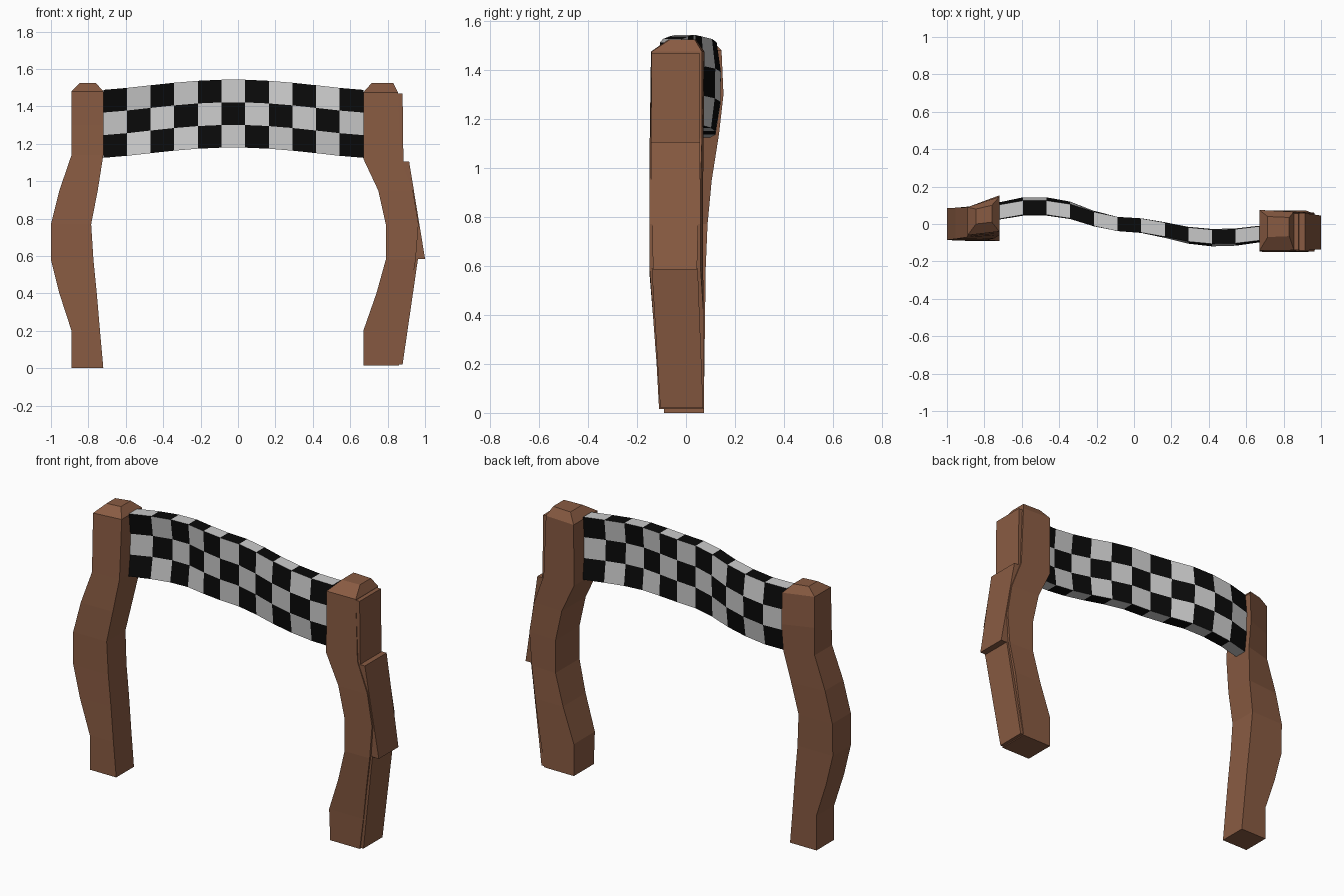
import bpy, bmesh, math


def material(name, rgb):
    m = bpy.data.materials.new(name)
    m.diffuse_color = (*rgb, 1)
    return m


wood = material("wood", (0.25, 0.105, 0.055))
black = material("black", (0.003, 0.003, 0.003))
white = material("white", (0.6, 0.6, 0.6))


def finish(name, bm, mats):
    bmesh.ops.recalc_face_normals(bm, faces=bm.faces)
    me = bpy.data.meshes.new(name)
    bm.to_mesh(me)
    bm.free()
    for m in mats:
        me.materials.append(m)
    ob = bpy.data.objects.new(name, me)
    bpy.context.collection.objects.link(ob)
    return ob


def loft(name, sections):
    """Skin four-sided rings: (z, x0, x1, front0, front1, back0, back1)."""
    bm = bmesh.new()
    rings = []
    for z, x0, x1, f0, f1, b0, b1 in sections:
        rings.append([bm.verts.new(p) for p in
                      ((x0, f0, z), (x1, f1, z), (x1, b1, z), (x0, b0, z))])
    for a, b in zip(rings, rings[1:]):
        for i in range(4):
            j = (i + 1) % 4
            bm.faces.new((a[i], a[j], b[j], b[i]))
    bm.faces.new(rings[0][::-1])
    bm.faces.new(rings[-1])
    return finish(name, bm, [wood])


# Left post with its bevelled cap
loft("left_post", [
    (0.00, -0.89, -0.72, -0.09, -0.09, 0.073, 0.073),
    (0.20, -0.89, -0.738, -0.09, -0.09, 0.075, 0.075),
    (0.40, -0.955, -0.755, -0.088, -0.088, 0.078, 0.078),
    (0.58, -1.00, -0.773, -0.085, -0.087, 0.08, 0.08),
    (0.77, -1.00, -0.785, -0.085, -0.085, 0.085, 0.088),
    (0.95, -0.955, -0.75, -0.08, -0.078, 0.087, 0.105),
    (1.14, -0.89, -0.72, -0.07, -0.06, 0.09, 0.135),
    (1.30, -0.89, -0.72, -0.065, -0.05, 0.09, 0.153),
    (1.48, -0.89, -0.72, -0.06, -0.04, 0.09, 0.145),
    (1.525, -0.845, -0.76, 0.0, 0.01, 0.08, 0.10)])

# Right post with its bevelled cap
loft("right_post", [
    (0.015, 0.67, 0.86, -0.11, -0.11, 0.073, 0.073),
    (0.20, 0.67, 0.89, -0.12, -0.12, 0.073, 0.073),
    (0.40, 0.74, 0.92, -0.135, -0.135, 0.072, 0.072),
    (0.58, 0.79, 0.95, -0.15, -0.148, 0.07, 0.06),
    (0.77, 0.79, 0.965, -0.15, -0.148, 0.07, 0.06),
    (0.95, 0.75, 0.935, -0.15, -0.148, 0.07, 0.06),
    (1.12, 0.67, 0.87, -0.148, -0.146, 0.072, 0.065),
    (1.475, 0.67, 0.855, -0.143, -0.14, 0.075, 0.065),
    (1.525, 0.715, 0.83, -0.07, -0.065, 0.04, 0.035)])

# Overlapping planks on the outside of the right post
loft("lower_plank", [(0.02, 0.83, 0.88, -0.105, -0.105, 0.07, 0.07),
                     (0.59, 0.91, 0.963, -0.14, -0.14, 0.048, 0.048)])
loft("middle_plank", [(0.585, 0.92, 1.00, -0.135, -0.135, 0.045, 0.045),
                      (1.105, 0.84, 0.915, -0.142, -0.142, 0.058, 0.058)])
loft("upper_plank", [(1.05, 0.83, 0.885, -0.14, -0.14, 0.055, 0.055),
                     (1.47, 0.83, 0.88, -0.14, -0.14, 0.055, 0.055)])

# Chequered banner: 11 x 3 squares, waving in y and arched in z
COLS, ROWS = 11, 3
wave = [0.065, 0.087, 0.087, 0.068, 0.027, 0.0,
        -0.008, -0.03, -0.056, -0.068, -0.065, -0.05]
bulge = [0.95, 1.17, 1.2, 1.0]          # wave strength, bottom to top
bm = bmesh.new()
grid = {}
for c in range(COLS + 1):
    x = -0.72 + 1.39 * c / COLS
    arch = 0.055 * math.cos(math.pi / 2 * min(1, abs(x + 0.025) / 0.695)) ** 1.3
    for r in range(ROWS + 1):
        z = 1.125 + 0.121 * r + arch
        for side in (-1, 1):
            y = wave[c] * bulge[r] + side * 0.038
            grid[c, r, side] = bm.verts.new((x, y, z))


def square(keys, tint):
    bm.faces.new([grid[k] for k in keys]).material_index = tint % 2


for c in range(COLS):
    for r in range(ROWS):
        for s in (-1, 1):
            square([(c, r, s), (c + 1, r, s), (c + 1, r + 1, s), (c, r + 1, s)], c + r)
    for r in (0, ROWS):
        square([(c, r, -1), (c + 1, r, -1), (c + 1, r, 1), (c, r, 1)], c + 1)
for c in (0, COLS):
    for r in range(ROWS):
        square([(c, r, -1), (c, r, 1), (c, r + 1, 1), (c, r + 1, -1)], r)
finish("chequered_banner", bm, [black, white])
